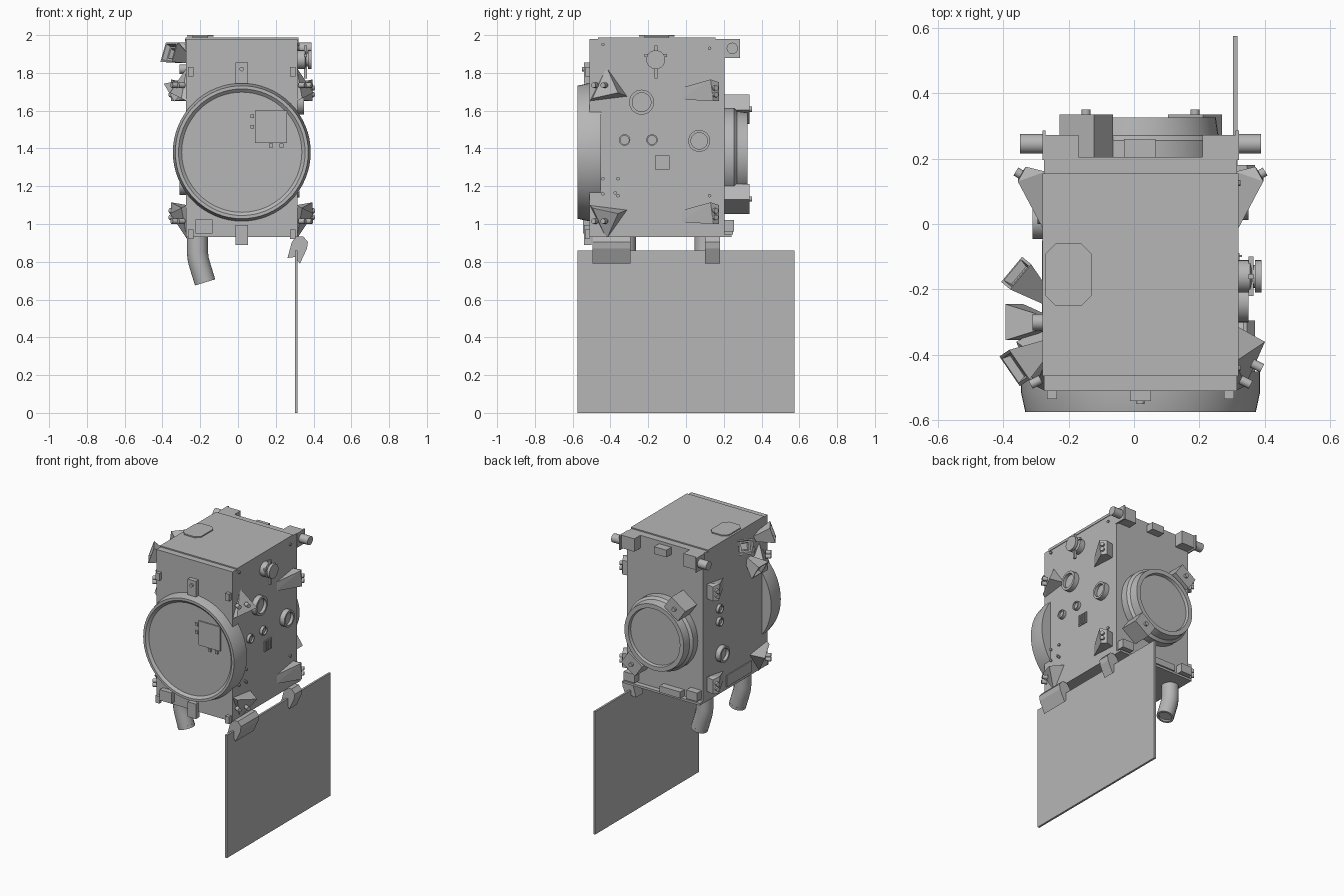
import bpy, bmesh, math
from mathutils import Vector, Matrix

if "Cube" in bpy.data.objects:
    bpy.data.objects.remove(bpy.data.objects["Cube"], do_unlink=True)

GREY = (0.47, 0.47, 0.47, 1)
mat = bpy.data.materials.new("plain grey")
mat.use_nodes = True
mat.diffuse_color = GREY
mat.node_tree.nodes["Principled BSDF"].inputs["Base Color"].default_value = GREY

MID = 0.02            # x of the body's centre line
RIGHT, LEFT = 0.315, -0.275
FRONT, BACK = -0.51, 0.205
BASE, TOP = 0.93, 1.98


def finish(name, bm, smooth=False):
    bmesh.ops.recalc_face_normals(bm, faces=bm.faces)
    mesh = bpy.data.meshes.new(name)
    bm.to_mesh(mesh)
    bm.free()
    mesh.materials.append(mat)
    ob = bpy.data.objects.new(name, mesh)
    bpy.context.collection.objects.link(ob)
    if smooth:
        bpy.ops.object.select_all(action='DESELECT')
        ob.select_set(True)
        bpy.context.view_layer.objects.active = ob
        bpy.ops.object.shade_smooth_by_angle(angle=math.radians(35))
    return ob


def aim(origin, direction):
    """Matrix that carries local z onto a direction."""
    q = Vector(direction).to_track_quat('Z', 'Y')
    return Matrix.Translation(origin) @ q.to_matrix().to_4x4()


def box(name, lo, hi):
    lo, hi = Vector(lo), Vector(hi)
    bm = bmesh.new()
    bmesh.ops.create_cube(bm, size=1)
    for v in bm.verts:
        v.co = (lo + hi) / 2 + v.co * (hi - lo)
    return finish(name, bm)


def oriented_box(name, centre, size, matrix):
    bm = bmesh.new()
    bmesh.ops.create_cube(bm, size=1)
    for v in bm.verts:
        v.co = Vector(centre) + matrix @ (v.co * Vector(size))
    return finish(name, bm)


def lathe(name, profile, origin, direction, sides=32):
    """Spin (radius, height) pairs about an axis and close both ends."""
    bm = bmesh.new()
    rings = []
    m = aim(origin, direction)
    for r, h in profile:
        rings.append([bm.verts.new(m @ Vector((r * math.cos(a), r * math.sin(a), h)))
                      for a in (2 * math.pi * i / sides for i in range(sides))])
    for a, b in zip(rings, rings[1:]):
        for i in range(sides):
            j = (i + 1) % sides
            bm.faces.new((a[i], a[j], b[j], b[i]))
    bm.faces.new(rings[0])
    bm.faces.new(rings[-1])
    return finish(name, bm, True)


def cylinder(name, origin, direction, radius, length, sides=20):
    return lathe(name, [(radius, 0), (radius, length)], origin, direction, sides)


def ring(name, origin, direction, radius, height, sides=28):
    inner = radius * 0.75
    return lathe(name, [(radius, 0), (radius, height), (inner, height), (inner, height * 0.4)],
                 origin, direction, sides)


def prism(name, outline, axis, lo, hi):
    """Extrude an outline along y (axis 1) or z (axis 2)."""
    bm = bmesh.new()
    def at(p, d):
        return (p[0], d, p[1]) if axis == 1 else (p[0], p[1], d)
    f = bm.faces.new([bm.verts.new(at(p, lo)) for p in outline])
    ext = bmesh.ops.extrude_face_region(bm, geom=[f])["geom"]
    off = Vector(at((0, 0), hi - lo))
    bmesh.ops.translate(bm, vec=off, verts=[g for g in ext if isinstance(g, bmesh.types.BMVert)])
    return finish(name, bm)


def hull(name, points):
    bm = bmesh.new()
    for p in points:
        bm.verts.new(p)
    bmesh.ops.convex_hull(bm, input=bm.verts)
    return finish(name, bm)


def horn(name, root, tip, small, big):
    """Square flared horn with an open mouth and a stepped throat."""
    root, tip = Vector(root), Vector(tip)
    m = aim(root, tip - root)
    length = (tip - root).length
    bm = bmesh.new()
    steps = [(small, 0), (big, 1), (big * 0.82, 1), (big * 0.7, 0.8), (big * 0.5, 0.8), (big * 0.4, 0.6)]
    loops = [[bm.verts.new(m @ Vector((x * s, y * s, h * length)))
              for x, y in ((-1, -1), (1, -1), (1, 1), (-1, 1))] for s, h in steps]
    for a, b in zip(loops, loops[1:]):
        for i in range(4):
            bm.faces.new((a[i], a[i - 1], b[i - 1], b[i]))
    bm.faces.new(loops[0])
    bm.faces.new(loops[-1])
    return finish(name, bm)


# Main body and roof
box("body", (LEFT, FRONT, BASE), (RIGHT, BACK, TOP))
box("roof_sheet", (LEFT - 0.004, -0.465, TOP - 0.01), (RIGHT + 0.004, 0.155, TOP + 0.008))
c = 0.03
x0, x1, y0, y1 = LEFT + 0.005, -0.13, -0.25, -0.06
prism("roof_hatch", [(x0 + c, y0), (x1 - c, y0), (x1, y0 + c), (x1, y1 - c),
                     (x1 - c, y1), (x0 + c, y1), (x0, y1 - c), (x0, y0 + c)], 2, 1.992, 2.0)
box("roof_hatch_base", (x0 + c, y0 + c, TOP), (x1 - c, y1 - c, 1.994))

# Large round front cover with a raised rim
lathe("front_cover", [(0.365, -0.06), (0.365, 0.005), (0.352, 0.065), (0.335, 0.065), (0.318, 0.05)],
      (MID, FRONT, 1.38), (0, -1, 0), 64)
box("cover_plate", (0.09, -0.568, 1.43), (0.26, -0.555, 1.6))
for i, (x, z) in enumerate([(0.075, 1.515), (0.075, 1.57), (0.175, 1.415), (0.23, 1.415)]):
    box(f"plate_latch_{i}", (x - 0.01, -0.57, z - 0.01), (x + 0.01, -0.555, z + 0.01))
box("front_upper_block", (-0.012, -0.54, 1.745), (0.052, FRONT, 1.855))
cylinder("front_upper_stud", (MID, -0.53, 1.82), (0, -1, 0), 0.012, 0.02, 12)
box("front_lower_block", (-0.225, -0.545, 0.95), (-0.135, FRONT, 1.025))
box("front_lower_tab", (-0.012, -0.54, 0.89), (0.052, -0.5, 0.995))

# Back docking collar with its two diagonal brackets
lathe("back_collar", [(0.255, 0), (0.255, 0.05), (0.238, 0.065), (0.23, 0.12), (0.2, 0.12), (0.195, 0.1)],
      (MID, BACK, 1.36), (0, 1, 0), 48)
for label, side in (("upper", 1), ("lower", -1)):
    spin = Matrix.Rotation(math.radians(-35), 3, 'Y')
    centre = Vector((MID, 0.27, 1.37)) + spin @ Vector((0, 0, side * 0.29))
    oriented_box(f"collar_bracket_{label}", centre, (0.13, 0.13, 0.1), spin)
    cylinder(f"collar_bracket_stud_{label}", centre + Vector((0, 0.06, 0)), (0, 1, 0), 0.014, 0.02, 12)

# Back corner blocks, side pins and centre blocks
for label, side in (("left", 1), ("right", -1)):
    inner, outer = MID + side * 0.19, MID + side * 0.295
    a, b = sorted((inner, outer))
    box(f"back_top_corner_{label}", (a, BACK - 0.01, 1.89), (b, 0.272, TOP))
    cylinder(f"back_pin_{label}", (outer, 0.245, 1.93), (side, 0, 0), 0.03, 0.073)
    box(f"back_fin_{label}", (outer - 0.005, BACK - 0.01, 1.88), (outer + 0.005, 0.285, TOP))
    a, b = sorted((MID + side * 0.2, MID + side * 0.285))
    box(f"back_bottom_corner_{label}", (a, BACK - 0.01, 0.96), (b, 0.255, 1.02))
box("back_top_block", (-0.03, BACK - 0.01, 1.91), (0.065, 0.26, 1.96))
box("back_bottom_ledge", (LEFT, BACK - 0.01, BASE), (RIGHT, 0.24, 0.945))
box("back_bottom_block", (-0.13, BACK - 0.01, 0.945), (0.03, 0.25, 0.99))

# Corner gussets and angled side wedges, mirrored across the centre line
for label, s in (("left", 1), ("right", -1)):
    for level, k in (("upper", 1), ("lower", -1)):
        def p(x, y, z):
            return (MID + s * x, y, 1.375 + k * z)
        w = 0.29
        hull(f"corner_gusset_{level}_{label}",
             [p(w, -0.51, 0.275), p(w, -0.31, 0.3), p(w, -0.42, 0.455), p(0.38, -0.36, 0.32),
              p(0.32, -0.495, 0.29)])
        for i, (y, x) in enumerate(((-0.475, 0.305), (-0.425, 0.34))):
            cylinder(f"gusset_stud_{level}_{label}_{i}", p(x, y, 0.36), (s, -0.5, 0), 0.014, 0.035, 12)
        z = 0.325
        # the wedges slope the same way at both levels
        hull(f"side_wedge_{level}_{label}",
             [(MID + s * x, y, 1.375 + k * z + dz) for x, y, dz in
              [(w, -0.03, -0.04), (w, -0.03, 0.02), (0.375, 0.13, 0.065), (0.375, 0.145, -0.05),
               (0.35, 0.175, 0.05), (0.35, 0.175, -0.05), (w, 0.16, 0.05), (w, 0.16, -0.05)]])
        for dz in (-0.015, 0.02):
            cylinder(f"wedge_stud_{level}_{label}_{dz}", p(0.355, 0.145, z + k * dz), (s, 0.6, 0), 0.014, 0.03, 12)
        box(f"front_cleat_{level}_{label}", (MID + s * 0.27 - 0.015, -0.535, 1.35 + k * 0.43),
            (MID + s * 0.27 + 0.015, FRONT, 1.4 + k * 0.43))

# Fittings on the side above the panel
out = (1, 0, 0)
ring("side_port_large", (RIGHT, -0.235, 1.645), out, 0.066, 0.035)
ring("side_port_rear", (RIGHT, 0.07, 1.44), out, 0.058, 0.035)
for y in (-0.325, -0.18):
    ring(f"side_port_small_{y}", (RIGHT, y, 1.445), out, 0.03, 0.02)
box("vent_plate", (RIGHT, -0.163, 1.288), (RIGHT + 0.008, -0.088, 1.363))
for i in range(4):
    y = -0.155 + i * 0.018
    box(f"vent_bar_{i}", (RIGHT, y, 1.295), (RIGHT + 0.015, y + 0.007, 1.357))
lathe("valve", [(0.05, 0), (0.05, 0.04), (0.035, 0.045), (0.035, 0.055), (0.05, 0.055), (0.05, 0.075)],
      (RIGHT, -0.16, 1.87), out, 24)
box("valve_handle_tall", (0.35, -0.168, 1.77), (0.365, -0.152, 1.945))
box("valve_handle_wide", (0.35, -0.22, 1.885), (0.365, -0.1, 1.9))
for y, z in ((-0.44, 1.95), (0.125, 1.93), (0.125, 1.15), (-0.44, 1.24), (-0.36, 1.24),
             (-0.44, 1.16), (-0.375, 1.165), (-0.36, 1.15)):
    cylinder(f"side_bolt_{y}_{z}", (RIGHT - 0.005, y, z), out, 0.009, 0.015, 10)

# Fittings on the opposite side
ring("far_port", (LEFT, 0.01, 1.21), (-1, 0, 0), 0.056, 0.035)
for z in (1.44, 1.53):
    ring(f"far_port_small_{z}", (LEFT, 0.03, z), (-1, 0, 0), 0.03, 0.02)
box("far_access_plate", (LEFT - 0.006, -0.33, 0.95), (LEFT, -0.05, 1.03))
horn("horn_rear", (-0.27, -0.225, 1.87), (-0.36, -0.15, 1.915), 0.02, 0.05)
horn("horn_middle", (-0.27, -0.3, 1.75), (-0.365, -0.3, 1.695), 0.02, 0.055)
horn("horn_front", (-0.27, -0.375, 1.87), (-0.365, -0.44, 1.91), 0.02, 0.055)
cylinder("horn_stem", (LEFT, -0.3, 1.82), (-1, 0, 0), 0.025, 0.035)

# Two bent pipes under the body
for label, y in (("front", -0.32), ("rear", 0.1)):
    curve = bpy.data.curves.new(f"bent_pipe_{label}", 'CURVE')
    curve.dimensions = '3D'
    curve.bevel_depth = 0.056
    curve.bevel_resolution = 5
    curve.use_fill_caps = True
    path = [(-0.215, 0.94), (-0.215, 0.85), (-0.21, 0.81), (-0.2, 0.775), (-0.178, 0.703)]
    spline = curve.splines.new('POLY')
    spline.points.add(len(path) - 1)
    for pt, (x, z) in zip(spline.points, path):
        pt.co = (x, y, z, 1)
    curve.materials.append(mat)
    bpy.context.collection.objects.link(bpy.data.objects.new(f"bent_pipe_{label}", curve))
    ring(f"pipe_mouth_{label}", (-0.18, y, 0.71), (0.29, 0, -0.957), 0.056, 0.02)

# Hanging flat panel and its two hinges
box("panel", (0.302, -0.575, 0), (0.316, 0.575, 0.86))
outline = [(0.285, 0.905), (0.31, 0.935), (0.345, 0.935), (0.37, 0.905), (0.365, 0.87),
           (0.328, 0.79), (0.3, 0.825), (0.262, 0.82)]
for label, a, b in (("front", -0.495, -0.295), ("rear", 0.1, 0.18)):
    prism(f"panel_hinge_{label}", outline, 1, a, b)
